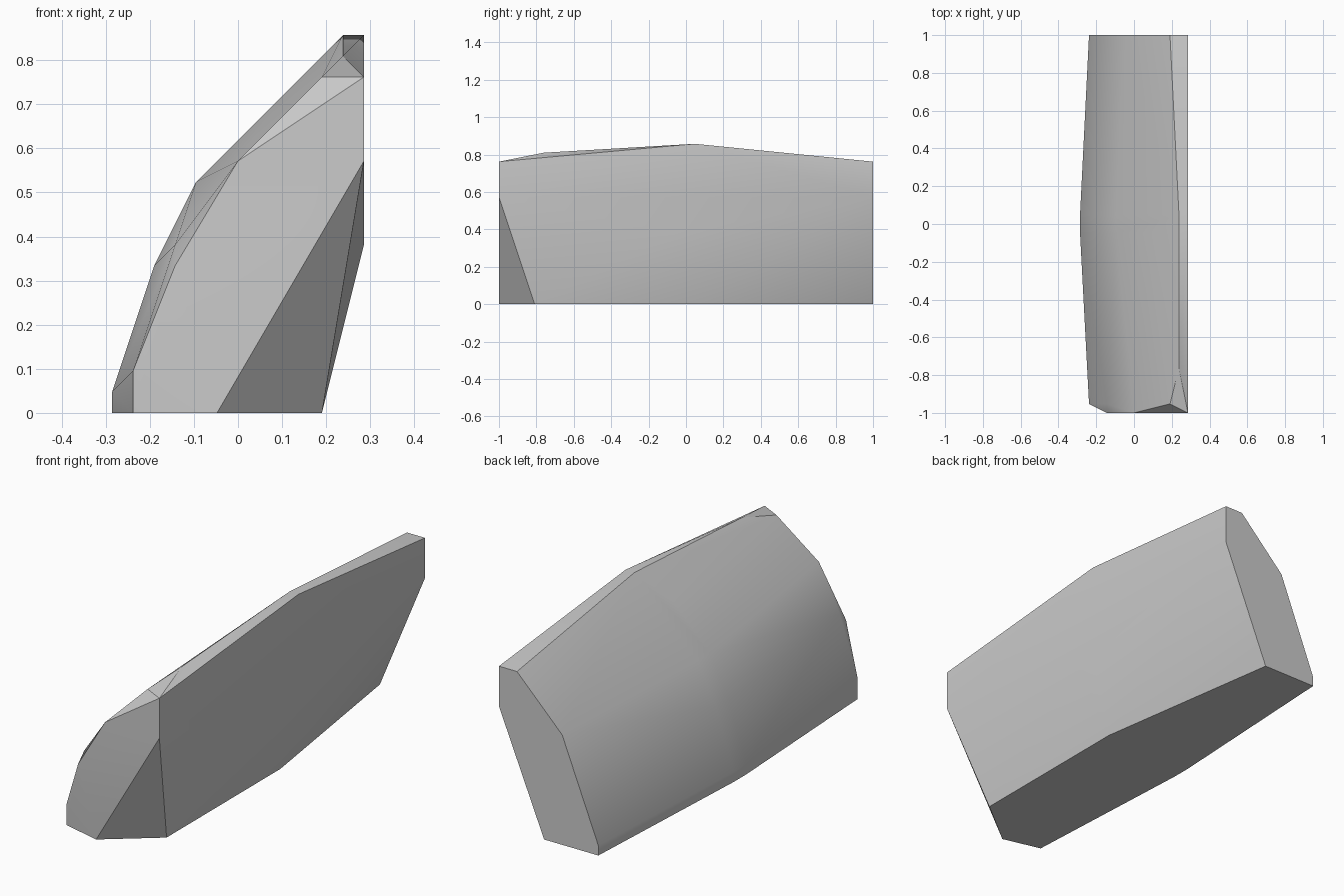
import bpy
import bmesh
import math

cube = bpy.data.objects.get("Cube")
if cube:
    bpy.data.objects.remove(cube, do_unlink=True)

UNIT = 1 / 21  # the whole stone sits on a regular grid of this step


def section(y, profile):
    """Place an (x, z) cross-section at depth y, in grid steps."""
    return [(x * UNIT, y * UNIT, z * UNIT) for x, z in profile]


# Cross-sections from front to back
middle = [(4, 0), (6, 8), (-6, 0), (-6, 1), (-4, 7), (-2, 11), (2, 15)]
points = section(-21, [(-1, 0), (-3, 7), (0, 12), (6, 16), (6, 12)])
points += section(-20, [(-5, 0), (-5, 2), (-3, 8), (4, 16)])
points += section(-17, [(4, 0)])
points += section(-16, [(5, 17)])
points += section(-1, middle)
points += section(1, middle + [(5, 18), (6, 18)])
points += section(21, [(1, 0), (6, 12), (6, 16), (4, 16), (-1, 11), (-5, 1), (-5, 0)])

# Wrap the sections in one convex stone
bm = bmesh.new()
for p in points:
    bm.verts.new(p)
bmesh.ops.convex_hull(bm, input=list(bm.verts))
loose = [v for v in bm.verts if not v.link_faces]
bmesh.ops.delete(bm, geom=loose, context='VERTS')
bmesh.ops.dissolve_limit(bm, angle_limit=math.radians(0.5),
                         verts=list(bm.verts), edges=list(bm.edges))
bmesh.ops.recalc_face_normals(bm, faces=list(bm.faces))
mesh = bpy.data.meshes.new("stone_slab")
bm.to_mesh(mesh)
bm.free()
stone = bpy.data.objects.new("stone_slab", mesh)
bpy.context.collection.objects.link(stone)

# Plain grey stone
grey = bpy.data.materials.new("stone_grey")
grey.use_nodes = True
colour = (0.6, 0.6, 0.6, 1)
grey.diffuse_color = colour
for node in grey.node_tree.nodes:
    if node.type == 'BSDF_PRINCIPLED':
        node.inputs["Base Color"].default_value = colour
mesh.materials.append(grey)

# Soft outer curve, crisp rims
bpy.ops.object.select_all(action='DESELECT')
stone.select_set(True)
bpy.context.view_layer.objects.active = stone
bpy.ops.object.shade_smooth_by_angle(angle=math.radians(30))
